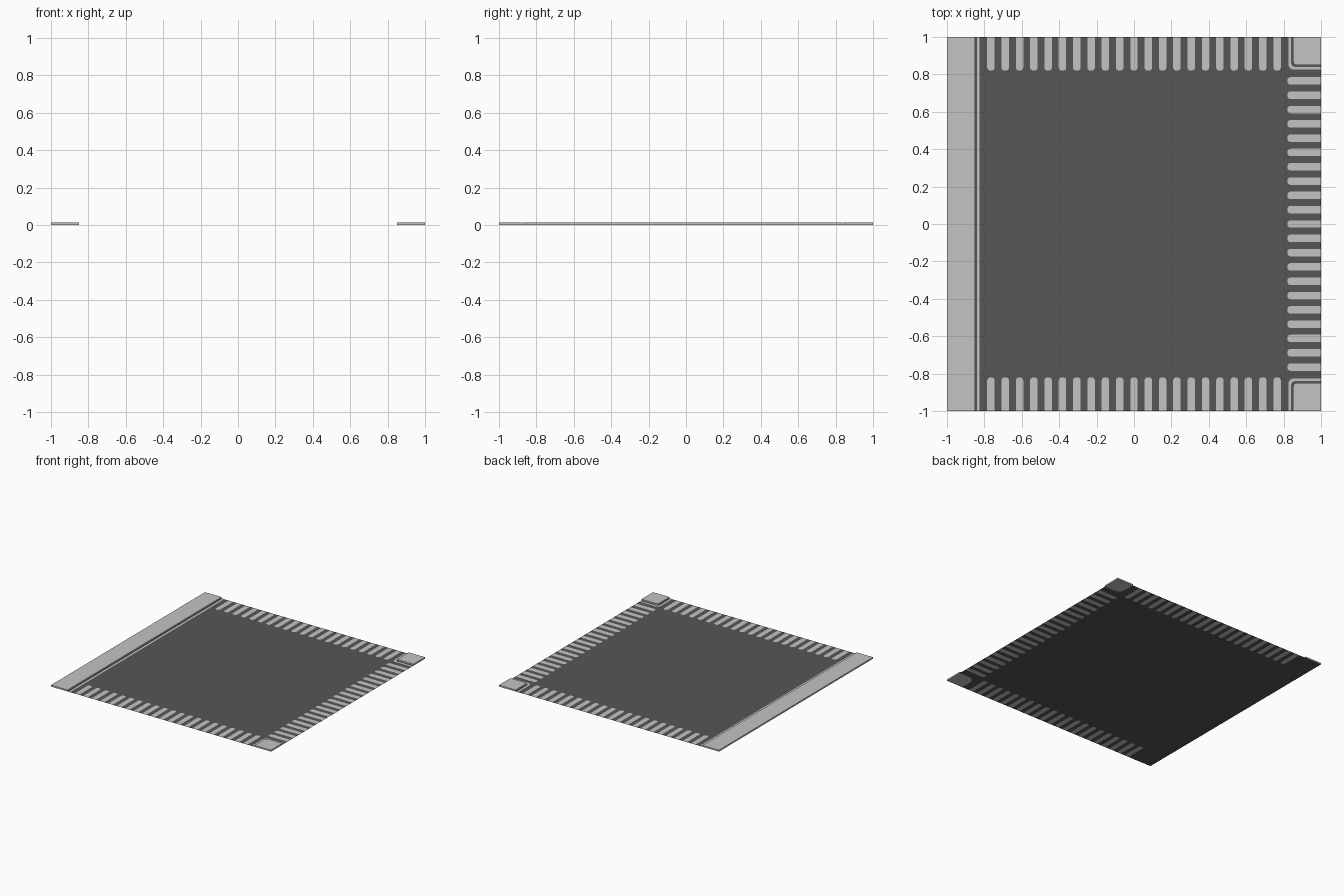
import bpy, bmesh, math

if "Cube" in bpy.data.objects:
    bpy.data.objects.remove(bpy.data.objects["Cube"])

WALK, HEIGHT = 0.15, 0.012            # pavement width and kerb height
STRIPES, STEP = 21, 0.0765            # crossing stripes per side
HALF, INNER, RND = 0.02, 0.82, 0.017  # stripe half width, inner end, end rounding


def material(name, v):
    m = bpy.data.materials.new(name)
    m.diffuse_color = (v, v, v, 1)
    m.use_nodes = True
    m.node_tree.nodes["Principled BSDF"].inputs["Base Color"].default_value = m.diffuse_color
    return m


ASPHALT = material("dark asphalt", 0.093)
LIGHT = material("light grey", 0.55)


def flat(name, outlines, z, mat, height=0.0):
    """Upward flat faces at z; with a height, a raised slab with an open bottom."""
    bm = bmesh.new()
    for pts in outlines:
        top = [bm.verts.new((x, y, z + height)) for x, y in pts]
        f = bm.faces.new(top)
        f.normal_update()
        if f.normal.z < 0:
            f.normal_flip()
        if height:
            low = [bm.verts.new((x, y, z)) for x, y in pts]
            ccw = f.verts[1] == top[1] and f.loops[0].link_loop_next.vert == top[1]
            for i in range(len(pts)):
                j = (i + 1) % len(pts)
                quad = [low[i], low[j], top[j], top[i]]
                bm.faces.new(quad if ccw else quad[::-1])
    me = bpy.data.meshes.new(name)
    bm.to_mesh(me)
    bm.free()
    me.materials.append(mat)
    ob = bpy.data.objects.new(name, me)
    bpy.context.collection.objects.link(ob)
    return ob


def rounded_corner(c, r, n=5):
    """Path from (c, 1) round the inner corner (c, c) to (1, c)."""
    arc = [(c + r - r * math.cos(a), c + r - r * math.sin(a))
           for a in (math.pi / 2 * i / n for i in range(n + 1))]
    return [(c, 1)] + arc + [(1, c)]


def stripe(t):
    """Open path of one stripe as (along edge, outward) pairs, from edge to edge."""
    n = 4
    q = [math.pi / 2 * i / n for i in range(n + 1)]
    left = [(t - HALF + RND - RND * math.cos(a), INNER + RND - RND * math.sin(a)) for a in q]
    right = [(2 * t - u, v) for u, v in reversed(left)]
    return [(t - HALF, 1)] + left + right + [(t + HALF, 1)]


places = [(i - (STRIPES - 1) / 2) * STEP for i in range(STRIPES)]
bottom = [[(u, -v) for u, v in stripe(t)] for t in places]
right = [[(v, u) for u, v in stripe(t)] for t in places]
top = [[(-u, v) for u, v in stripe(t)] for t in places]

# Road sheet: one outline stepping round the stripes and the two corners
notch = rounded_corner(1 - WALK, 0.06)
outline = [(-1, -1)]
for s in bottom:
    outline += s
outline += [(x, -y) for x, y in notch]
for s in right:
    outline += s
outline += notch[::-1]
for s in top:
    outline += s
outline.append((-1, 1))
flat("road", [outline], 0, ASPHALT)

# Crossing stripes lie flush in the road
for name, group in (("front", bottom), ("right", right), ("back", top)):
    flat(name + "_crossing", group, 0, LIGHT)

# Long raised pavement on the left and its kerb line
e = 1 - WALK
flat("left_pavement", [[(-1, -1), (-e, -1), (-e, 1), (-1, 1)]], 0, LIGHT, HEIGHT)
flat("left_kerb_line", [[(-0.84, -1), (-0.825, -1), (-0.825, 1), (-0.84, 1)]], 0.0006, LIGHT)

# Two corner pavements with underside and kerb line, mirrored front to back
block = [(1, 1)] + rounded_corner(e, 0.02)
line = rounded_corner(0.825, 0.03) + rounded_corner(0.84, 0.022)[::-1]
for name, s in (("front", -1), ("back", 1)):
    flat(name + "_corner_pavement", [[(x, s * y) for x, y in block]], 0, LIGHT, HEIGHT)
    flat(name + "_corner_base", [[(x, s * y) for x, y in [(1, 1)] + notch]], 0, LIGHT)
    flat(name + "_corner_kerb_line", [[(x, s * y) for x, y in line]], 0.0006, LIGHT)
